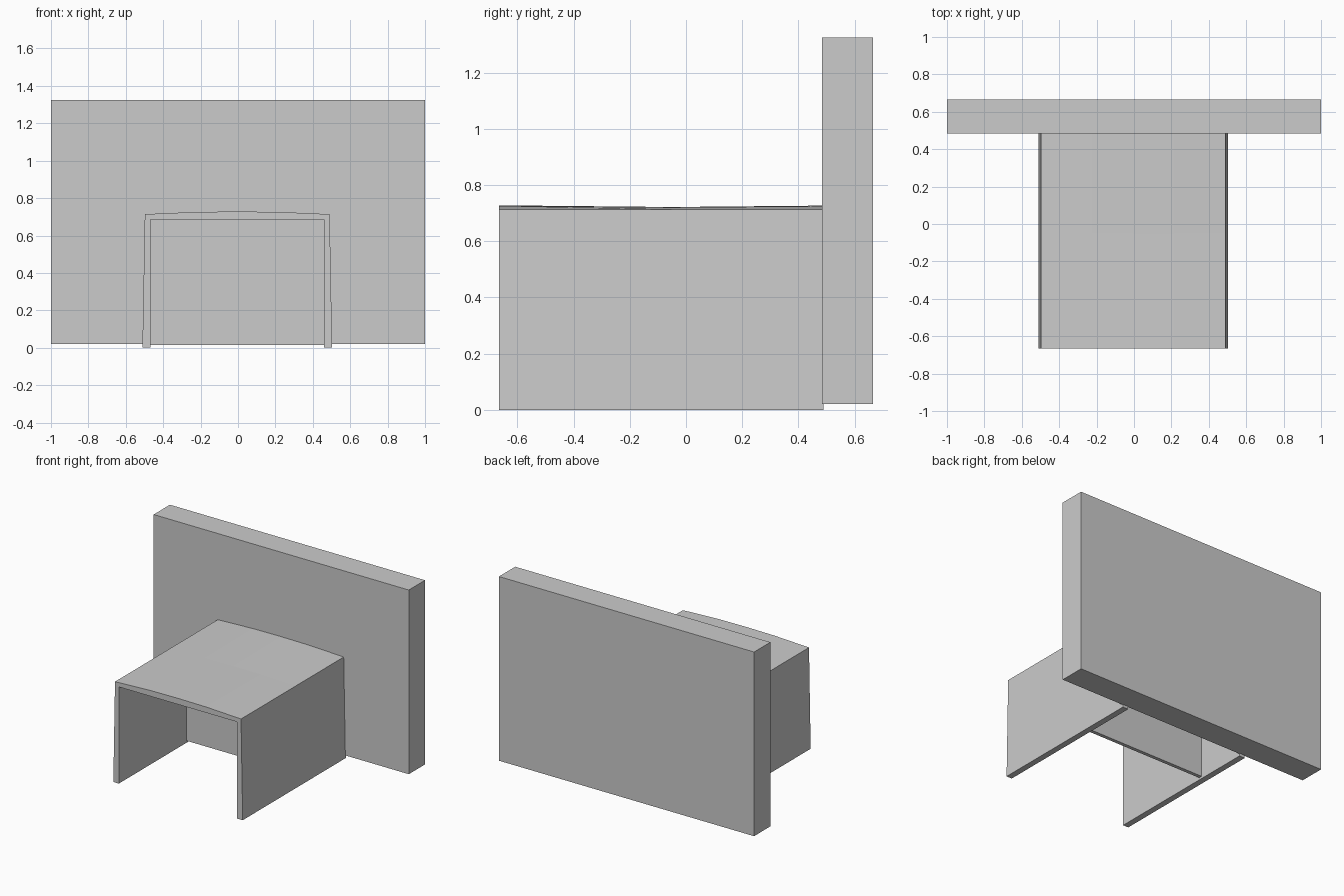
import bpy
import bmesh

default = bpy.data.objects.get("Cube")
if default:
    bpy.data.objects.remove(default, do_unlink=True)

# Single plain grey finish
grey = bpy.data.materials.new("plain_grey")
grey.use_nodes = True
colour = (0.6, 0.6, 0.6, 1)
grey.diffuse_color = colour
grey.node_tree.nodes["Principled BSDF"].inputs["Base Color"].default_value = colour


def finish(name, bm):
    bmesh.ops.recalc_face_normals(bm, faces=bm.faces)
    mesh = bpy.data.meshes.new(name)
    bm.to_mesh(mesh)
    bm.free()
    mesh.materials.append(grey)
    obj = bpy.data.objects.new(name, mesh)
    bpy.context.collection.objects.link(obj)
    return obj


def box(name, low, high):
    bm = bmesh.new()
    bmesh.ops.create_cube(bm, size=1)
    for v in bm.verts:
        v.co = [a + (b - a) * (c + 0.5) for a, b, c in zip(low, high, v.co)]
    return finish(name, bm)


def section(crown):
    """Arch outline: outer left leg, crowned roof, then the inner opening."""
    half = [(0.507, 0), (0.494, 0.714), (0.22, 0.714 + crown * 0.85)]
    outer = [(-x, z) for x, z in half] + [(0, 0.714 + crown)]
    outer += half[::-1]
    inner = [(0.464, 0), (0.464, 0.685), (-0.464, 0.685), (-0.464, 0)]
    return [(x - 0.004, z) for x, z in outer + inner]


# Open arch whose roof dips slightly halfway along
bm = bmesh.new()
rings = []
for y, crown in ((-0.666, 0.014), (-0.05, 0.008), (0.49, 0.013)):
    rings.append([bm.verts.new((x, y, z)) for x, z in section(crown)])
for a, b in zip(rings, rings[1:]):
    for i in range(len(a)):
        j = (i + 1) % len(a)
        bm.faces.new((a[i], a[j], b[j], b[i]))
bm.faces.new(rings[0])
bm.faces.new(rings[-1])
finish("arch_shell", bm)

# Upright board behind, and the divider inside the arch
box("back_board", (-1, 0.484, 0.02), (1, 0.666, 1.325))
box("inner_panel", (-0.47, 0.09, 0.015), (0.462, 0.115, 0.69))
